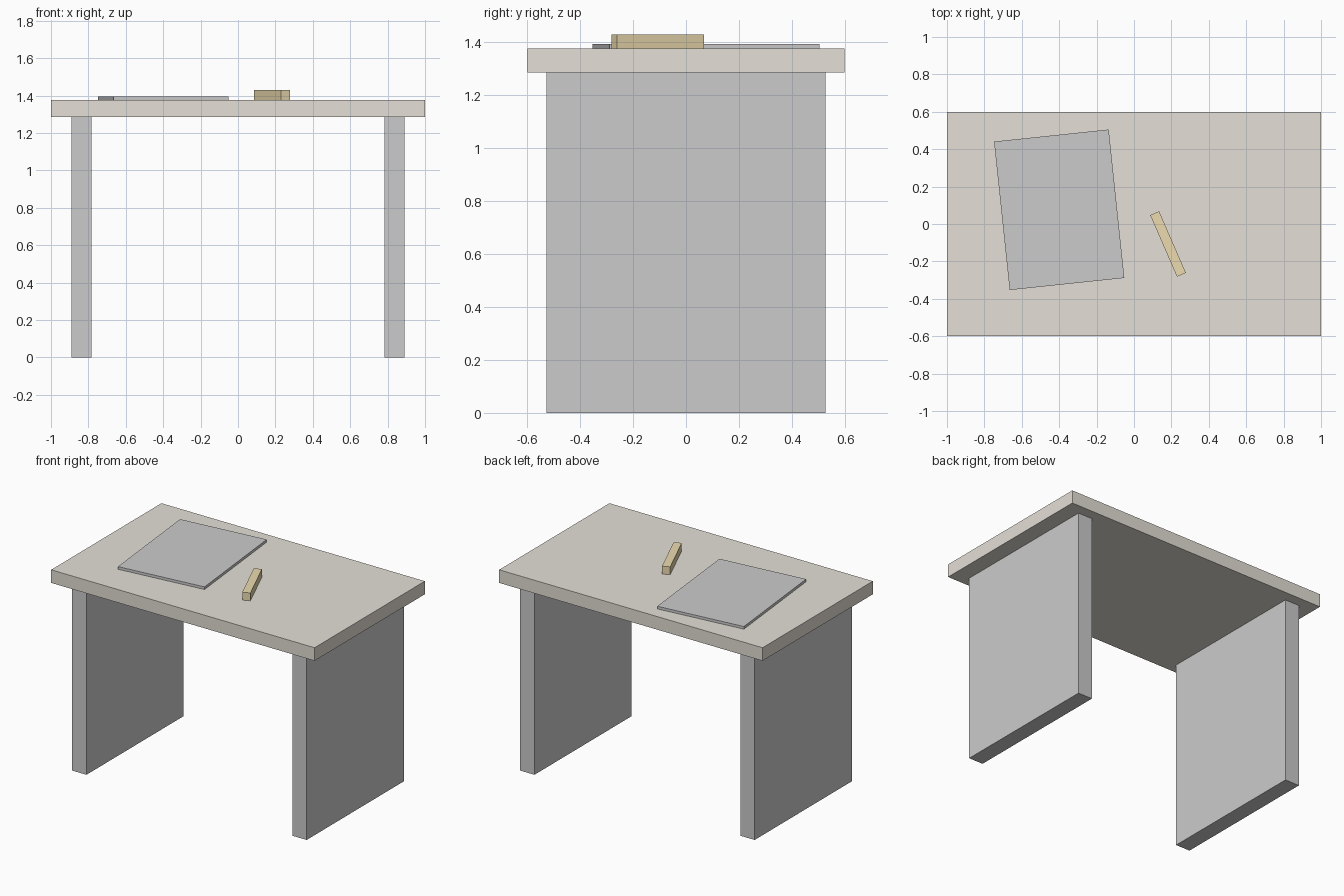
import bpy
from math import radians

if "Cube" in bpy.data.objects:
    bpy.data.objects.remove(bpy.data.objects["Cube"])


def material(name, rgb):
    mat = bpy.data.materials.new(name)
    mat.diffuse_color = (*rgb, 1.0)
    mat.use_nodes = True
    mat.node_tree.nodes["Principled BSDF"].inputs["Base Color"].default_value = mat.diffuse_color
    return mat


def block(name, size, x, y, z_base, turn=0.0, mat=None):
    """Box resting on z_base, turned about z by degrees."""
    bpy.ops.mesh.primitive_cube_add(
        size=1, location=(x, y, z_base + size[2] / 2), rotation=(0, 0, radians(turn)))
    obj = bpy.context.object
    obj.name = name
    obj.scale = size
    bpy.ops.object.transform_apply(location=False, rotation=False, scale=True)
    if mat:
        obj.data.materials.append(mat)
    return obj


wood = material("pale_wood", (0.78, 0.74, 0.68))
paper = material("paper", (0.85, 0.85, 0.83))
brass = material("ochre", (0.84, 0.71, 0.43))

LEG_H = 1.286
TOP_Z = 1.376

# Panel legs
for side, x in (("left", -0.836), ("right", 0.836)):
    block(side + "_leg_panel", (0.108, 1.053, LEG_H), x, 0, 0)

# Tabletop
block("tabletop", (2.0, 1.196, TOP_Z - LEG_H), 0, 0, LEG_H, mat=wood)

# Paper sheet and small bar lying on the top
block("paper_sheet", (0.616, 0.798, 0.018), -0.40, 0.076, TOP_Z, 6, paper)
block("small_bar", (0.052, 0.359, 0.054), 0.182, -0.107, TOP_Z, 23.5, brass)
